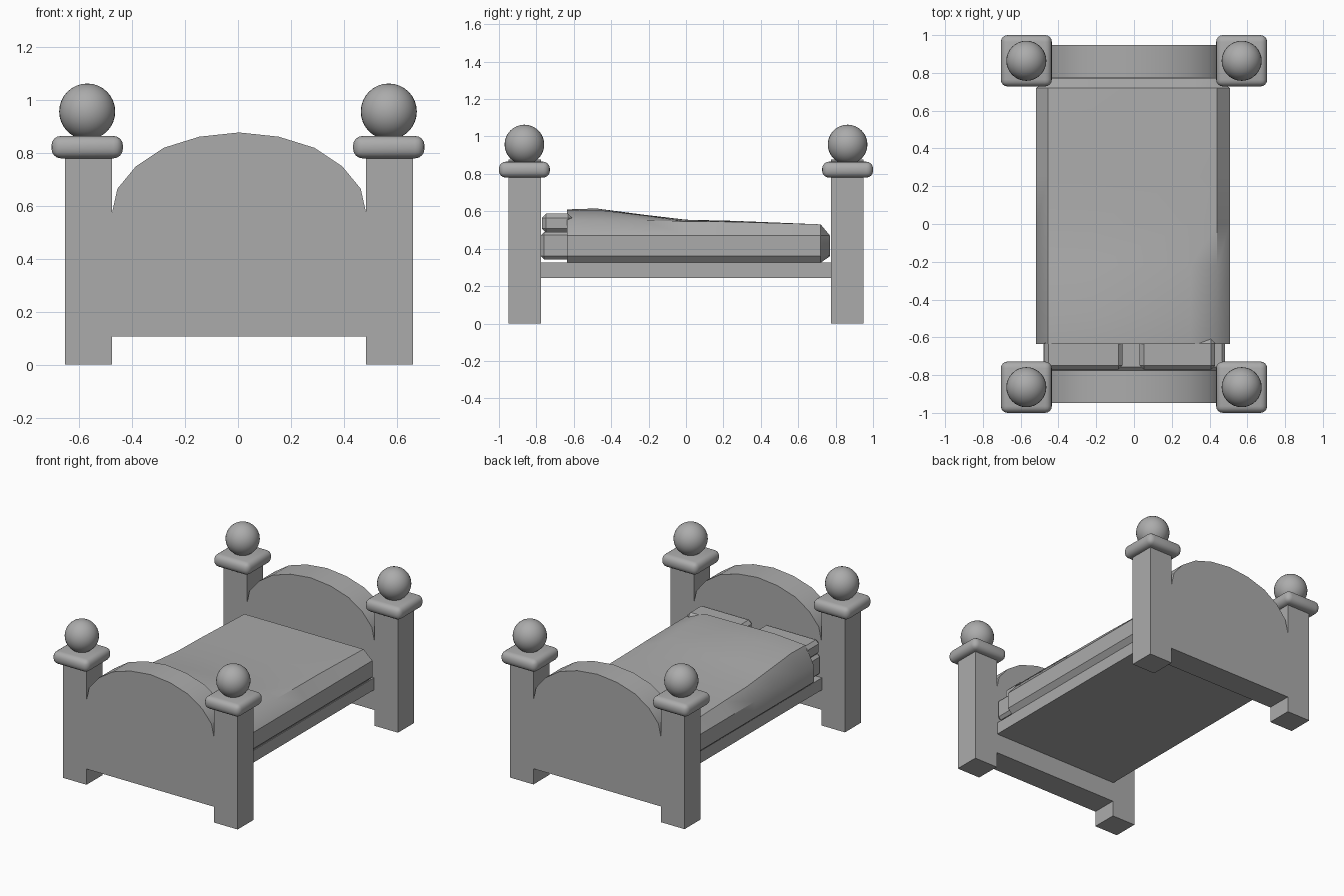
import bpy, bmesh

if "Cube" in bpy.data.objects:
    bpy.data.objects.remove(bpy.data.objects["Cube"])

grey = bpy.data.materials.new("dark_grey")
grey.diffuse_color = (.41, .41, .41, 1)
grey.use_nodes = True
grey.node_tree.nodes["Principled BSDF"].inputs["Base Color"].default_value = grey.diffuse_color

def finish(bm, name):
    bmesh.ops.recalc_face_normals(bm, faces=bm.faces)
    me = bpy.data.meshes.new(name)
    bm.to_mesh(me)
    bm.free()
    me.materials.append(grey)
    ob = bpy.data.objects.new(name, me)
    bpy.context.collection.objects.link(ob)
    return ob

def box(name, lo, hi, bevel=0, segments=1):
    bm = bmesh.new()
    bmesh.ops.create_cube(bm, size=1)
    for v in bm.verts:
        v.co = [(a + b) / 2 + c * (b - a) for a, b, c in zip(lo, hi, v.co)]
    if bevel:
        bmesh.ops.bevel(bm, geom=bm.edges[:], offset=bevel, segments=segments,
                        profile=0.5, affect='EDGES')
    return finish(bm, name)

def smooth(ob, angle=0.6):
    bpy.ops.object.select_all(action='DESELECT')
    ob.select_set(True)
    bpy.context.view_layer.objects.active = ob
    bpy.ops.object.shade_smooth_by_angle(angle=angle)

# Arched end boards, each cut as one profile together with its two posts
half = [(.48, .107), (.48, 0), (.657, 0), (.657, .80), (.48, .80), (.48, .575),
        (.46, .665), (.39, .75), (.285, .82), (.15, .862)]
outline = half + [(0, .878)] + [(-x, z) for x, z in reversed(half)]
for name, s in (("headboard", -1), ("footboard", 1)):
    bm = bmesh.new()
    face = bm.faces.new([bm.verts.new((x + .004, s * .775, z)) for x, z in outline])
    ext = bmesh.ops.extrude_face_region(bm, geom=[face])
    for v in ext['geom']:
        if isinstance(v, bmesh.types.BMVert):
            v.co.y = s * .948
    smooth(finish(bm, name))

# Rounded post caps and ball finials
for sx in (-1, 1):
    for sy in (-1, 1):
        x, y = sx * .57, sy * .864
        smooth(box("post_cap", (x - .135, y - .136, .78), (x + .135, y + .136, .865), .036, 4))
        bpy.ops.mesh.primitive_uv_sphere_add(segments=32, ring_count=16, radius=.106,
                                             location=(x, y, .957))
        ball = bpy.context.object
        ball.name = "post_ball"
        ball.data.materials.append(grey)
        bpy.ops.object.shade_smooth()

# Bed base, mattress and pillows (tucked into the open end of the blanket)
box("base_board", (-.48, -.78, .243), (.48, .78, .325))
box("mattress", (-.475, -.776, .343), (.483, .70, .49), .018)
box("pillow_left", (-.475, -.77, .485), (-.06, -.61, .587), .022)
box("pillow_right", (.03, -.77, .485), (.43, -.61, .587), .022)

# Blanket: cross-sections along the bed, raised over the pillows
rows = [(-.635, .545, .065), (-.48, .545, .07), (-.22, .547, .034),
        (0, .545, .01), (.25, .543, .006), (.72, .53, 0)]
bm = bmesh.new()
rings = []
for y, base, bump in rows:
    top = [(x, base + bump * w) for x, w in ((-.455, .75), (-.22, 1), (.3, .9), (.44, .1))]
    sec = [(-.48, .325), (-.518, .36), (-.518, .47)] + top + \
          [(.507, .47), (.507, .36), (.475, .325)]
    rings.append([bm.verts.new((x, y, z)) for x, z in sec])
end = [(-.44, .36), (-.45, .36), (-.45, .47), (-.40, .47), (-.22, .47),
       (.3, .47), (.39, .47), (.44, .47), (.44, .36), (.43, .36)]
rings.append([bm.verts.new((x, .77, z)) for x, z in end])
n = len(end)
for a, b in zip(rings, rings[1:]):
    for i in range(n):
        j = (i + 1) % n
        bm.faces.new((a[i], a[j], b[j], b[i]))
bm.faces.new(rings[0])
bm.faces.new(rings[-1])
smooth(finish(bm, "blanket"))
